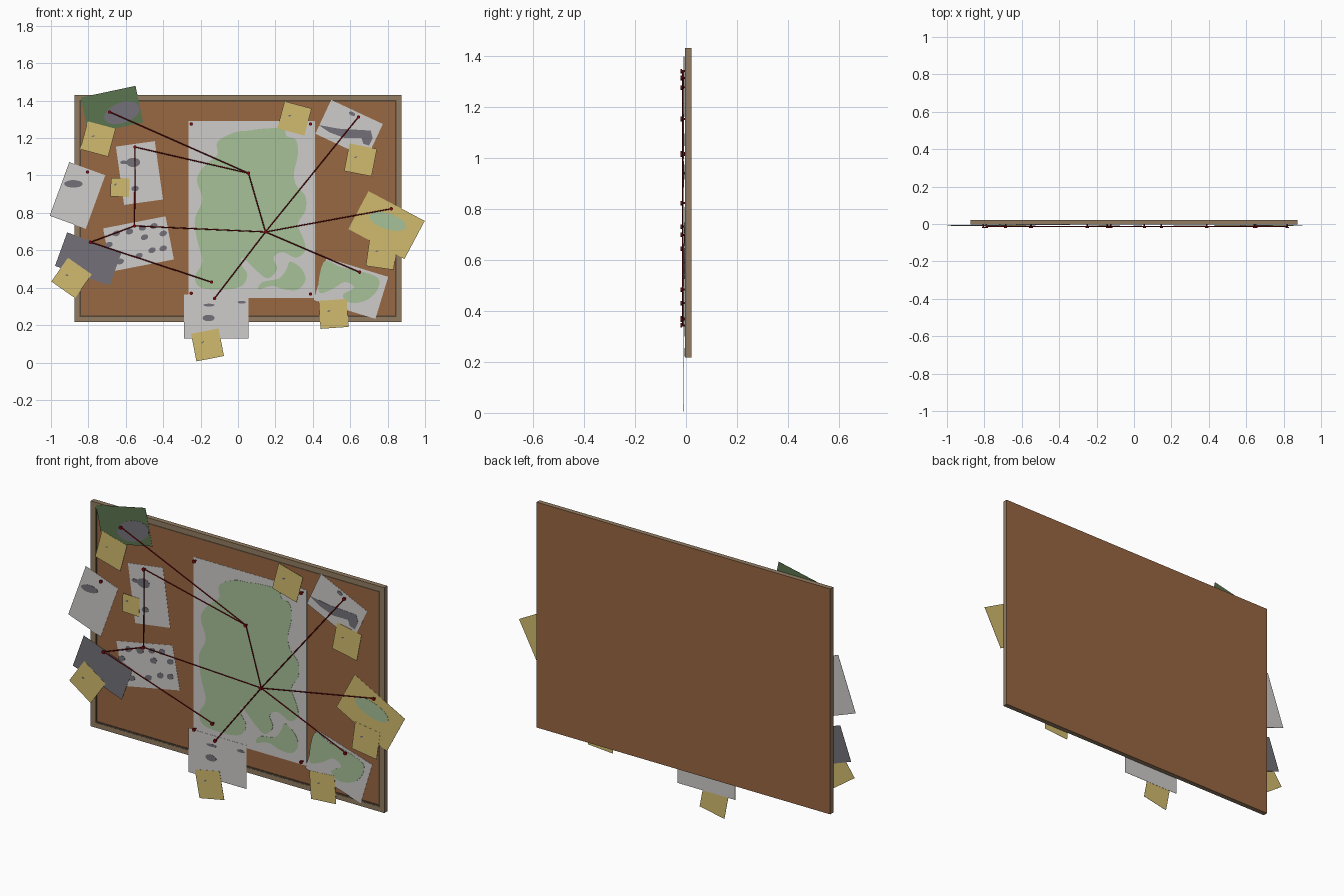
import bpy, bmesh, math
from mathutils import Vector

if "Cube" in bpy.data.objects:
    bpy.data.objects.remove(bpy.data.objects["Cube"])


def material(name, r, g, b):
    lin = [((c / 255 + 0.055) / 1.055) ** 2.4 if c > 10 else c / 255 / 12.92 for c in (r, g, b)]
    m = bpy.data.materials.new(name)
    m.diffuse_color = (*lin, 1)
    m.use_nodes = True
    m.node_tree.nodes["Principled BSDF"].inputs["Base Color"].default_value = m.diffuse_color
    return m


FRAME = material("frame wood", 146, 124, 98)
TRIM = material("dark trim", 84, 70, 54)
CORK = material("cork brown", 153, 103, 66)
PAPER = material("paper white", 206, 204, 202)
NOTE = material("note yellow", 209, 187, 110)
PHOTO = material("photo green", 91, 116, 78)
GREY = material("ink grey", 115, 113, 120)
LAND = material("map green", 167, 193, 153)
RED = material("pin red", 135, 8, 12)


def finish(name, bm, mat):
    bmesh.ops.recalc_face_normals(bm, faces=bm.faces)
    me = bpy.data.meshes.new(name)
    bm.to_mesh(me)
    bm.free()
    me.materials.append(mat)
    ob = bpy.data.objects.new(name, me)
    bpy.context.collection.objects.link(ob)
    return ob


def plate(name, pts, y0, y1, mat):
    """Outline in x,z extruded from front y0 to back y1."""
    bm = bmesh.new()
    f = bm.faces.new([bm.verts.new((x, y0, z)) for x, z in pts])
    ext = bmesh.ops.extrude_face_region(bm, geom=[f], use_keep_orig=True)
    moved = [v for v in ext["geom"] if isinstance(v, bmesh.types.BMVert)]
    bmesh.ops.translate(bm, verts=moved, vec=(0, y1 - y0, 0))
    bmesh.ops.triangulate(bm, faces=[f for f in bm.faces if len(f.verts) > 4])
    return finish(name, bm, mat)


def rect(cx, cz, w, h, deg=0):
    c, s = math.cos(math.radians(deg)), math.sin(math.radians(deg))
    return [(cx + x * c - z * s, cz + x * s + z * c)
            for x, z in ((-w/2, -h/2), (w/2, -h/2), (w/2, h/2), (-w/2, h/2))]


def oval(cx, cz, w, h, deg=0, n=14):
    c, s = math.cos(math.radians(deg)), math.sin(math.radians(deg))
    ring = [(w/2 * math.cos(a), h/2 * math.sin(a)) for a in (i * math.tau / n for i in range(n))]
    return [(cx + x * c - z * s, cz + x * s + z * c) for x, z in ring]


def smooth(cm, steps=4):
    """Closed smooth outline through points given in hundredths."""
    p = [Vector(q) / 100 for q in cm]
    out = []
    for i in range(len(p)):
        a, b, c, d = p[i - 1], p[i], p[(i + 1) % len(p)], p[(i + 2) % len(p)]
        for k in range(steps):
            t = k / steps
            v = 0.5 * (2*b + (c - a)*t + (2*a - 5*b + 4*c - d)*t*t + (3*b - a - 3*c + d)*t**3)
            out.append((v.x, v.y))
    return out


def ring_frame(name, w, h, border, y0, y1, mat):
    """Rectangular frame with open middle."""
    bm = bmesh.new()
    loops = [[bm.verts.new((x, y, z)) for x, z in rect(0, 0.823, w - 2*b, h - 2*b)]
             for b, y in ((0, y0), (border, y0), (border, y1), (0, y1))]
    for i in range(4):
        a, b = loops[i], loops[(i + 1) % 4]
        for j in range(4):
            k = (j + 1) % 4
            bm.faces.new((a[j], a[k], b[k], b[j]))
    return finish(name, bm, mat)


def rod(name, a, b, r, n, mat):
    a, b = Vector(a), Vector(b)
    bm = bmesh.new()
    bmesh.ops.create_cone(bm, cap_ends=True, segments=n, radius1=r, radius2=r, depth=(b - a).length)
    rot = (b - a).to_track_quat('Z', 'Y').to_matrix()
    for v in bm.verts:
        v.co = rot @ v.co + (a + b) / 2
    return finish(name, bm, mat)


# Board: frame, dark inner trim, cork and back panel
ring_frame("frame", 1.748, 1.213, 0.026, -0.004, 0.021, FRAME)
ring_frame("inner_trim", 1.698, 1.163, 0.009, -0.003, 0.01, TRIM)
plate("cork", rect(0, 0.823, 1.69, 1.155), 0.0, 0.02, CORK)
plate("back_panel", rect(0, 0.823, 1.748, 1.213), 0.0205, 0.022, CORK)

# Sheets: centre x, z, width, height, angle, front y
sheets = [
    ("map_sheet", PAPER, 0.073, 0.818, 0.675, 0.945, 0, -0.002),
    ("green_photo", PHOTO, -0.674, 1.35, 0.30, 0.20, 12, -0.006),
    ("left_page", PAPER, -0.858, 0.893, 0.205, 0.305, -20, -0.006),
    ("tall_page", PAPER, -0.527, 1.013, 0.21, 0.315, 8, -0.004),
    ("track_page", PAPER, -0.532, 0.634, 0.34, 0.235, 11, -0.0045),
    ("grey_photo", GREY, -0.80, 0.553, 0.31, 0.19, -20, -0.0075),
    ("bottom_page", PAPER, -0.117, 0.245, 0.345, 0.235, 0, -0.006),
    ("sketch_page", PAPER, 0.594, 1.249, 0.305, 0.20, -25, -0.006),
    ("yellow_page", NOTE, 0.794, 0.735, 0.34, 0.23, -28, -0.006),
    ("small_map", PAPER, 0.604, 0.396, 0.345, 0.235, -17, -0.006),
]
for name, mat, x, z, w, h, deg, y in sheets:
    plate(name, rect(x, z, w, h, deg), y, y + 0.001, mat)

# Sticky notes: centre x, z, size, angle
notes = [(-0.749, 1.195, 0.155, -15), (-0.631, 0.936, 0.10, -2), (-0.89, 0.452, 0.155, -35),
         (-0.163, 0.094, 0.15, 11), (0.302, 1.305, 0.15, -15), (0.655, 1.083, 0.15, -11),
         (0.768, 0.58, 0.15, -8), (0.511, 0.26, 0.15, 4)]
for i, (x, z, s, deg) in enumerate(notes):
    plate(f"sticky_note_{i}", rect(x, z, s, s, deg), -0.0095, -0.0085, NOTE)
    plate(f"note_mark_{i}", oval(x - 0.025, z + 0.015, 0.02, 0.008, deg + 30, 6), -0.0102, -0.0095, GREY)

# Green land shapes on the maps
land = [(-2, 123), (6, 124), (13, 125), (24, 125), (26, 121), (31, 119), (32, 111), (30, 102), (31, 95),
        (36, 89), (36, 81), (32, 74), (35, 66), (36, 60), (31, 56), (24, 59), (19, 56), (21, 50), (16, 45),
        (10, 49), (6, 53), (2, 56), (2, 52), (5, 47), (2, 41), (-7, 39), (-20, 40), (-23, 46), (-19, 54),
        (-22, 66), (-23, 77), (-19, 87), (-22, 98), (-17, 106), (-11, 111), (-11, 118)]
island = [(28, 54), (34, 50), (36, 44), (32, 39), (25, 39), (18, 41), (11, 39), (13, 43), (22, 45), (26, 50)]
inlet = [(46, 54), (55, 51), (65, 49), (75, 45), (74, 38), (68, 33), (60, 32), (56, 36), (62, 40),
         (57, 43), (50, 39), (43, 38)]
plate("map_land", smooth(land), -0.0032, -0.002, LAND)
plate("map_island", smooth(island), -0.0032, -0.002, LAND)
plate("small_map_land", smooth(inlet), -0.0072, -0.006, LAND)
plate("yellow_page_lake", oval(0.80, 0.755, 0.21, 0.085, -18), -0.0072, -0.006, LAND)

# Grey drawings: x, z, width, height, angle, front y
marks = [(-0.62, 1.335, 0.20, 0.11, 20, -0.0072), (-0.88, 0.955, 0.10, 0.04, 0, -0.0072),
         (-0.56, 1.07, 0.075, 0.05, 0, -0.0052), (-0.61, 1.07, 0.04, 0.02, 0, -0.0052),
         (-0.55, 0.93, 0.04, 0.03, 10, -0.0052),
         (-0.155, 0.307, 0.06, 0.015, 0, -0.0072), (-0.157, 0.238, 0.065, 0.035, 0, -0.0072),
         (0.02, 0.322, 0.045, 0.015, 0, -0.0072), (0.61, 1.33, 0.035, 0.02, -25, -0.0072)]
for i, (x, z, w, h, deg, y) in enumerate(marks):
    plate(f"drawing_{i}", oval(x, z, w, h, deg), y, y + 0.0012, GREY)
tracks = [(-65, 69), (-58, 70), (-51, 72), (-45, 73), (-40, 69), (-50, 67),
          (-69, 63), (-63, 54), (-53, 57), (-46, 60), (-40, 61)]
for i, (x, z) in enumerate(tracks):
    plate(f"track_{i}", oval(x / 100, z / 100, 0.042, 0.03, 20, 10), -0.0057, -0.0045, GREY)
tool = [(43, 127), (54, 125), (71, 124), (72, 120), (70, 116), (67, 117), (66, 120), (57, 120), (49, 123)]
plate("sketch_tool", [(x / 100, z / 100) for x, z in tool], -0.0072, -0.006, GREY)

# Push pins
pins = {"map_a": (-0.25, 1.275), "map_b": (0.388, 1.275), "map_c": (0.388, 0.366), "map_d": (-0.25, 0.37),
        "photo": (-0.687, 1.34), "tall": (-0.55, 1.152), "left": (-0.805, 1.018), "track": (-0.553, 0.73),
        "grey": (-0.789, 0.643), "coast": (-0.142, 0.43), "bottom": (-0.125, 0.343), "north": (0.056, 1.012),
        "hub": (0.147, 0.698), "sketch": (0.644, 1.313), "yellow": (0.82, 0.822), "small": (0.65, 0.483)}
for k, (x, z) in pins.items():
    rod(f"pin_shaft_{k}", (x, -0.016, z), (x, 0.002, z), 0.004, 8, RED)
    rod(f"pin_head_{k}", (x, -0.022, z), (x, -0.016, z), 0.009, 12, RED)

# Red strings between pins
links = ["photo north", "tall north", "tall track", "track grey", "grey coast", "track hub", "north hub",
         "hub bottom", "hub sketch", "hub yellow", "hub small"]
for link in links:
    (ax, az), (bx, bz) = (pins[k] for k in link.split())
    rod("string_" + link.replace(" ", "_"), (ax, -0.013, az), (bx, -0.013, bz), 0.003, 6, RED)
